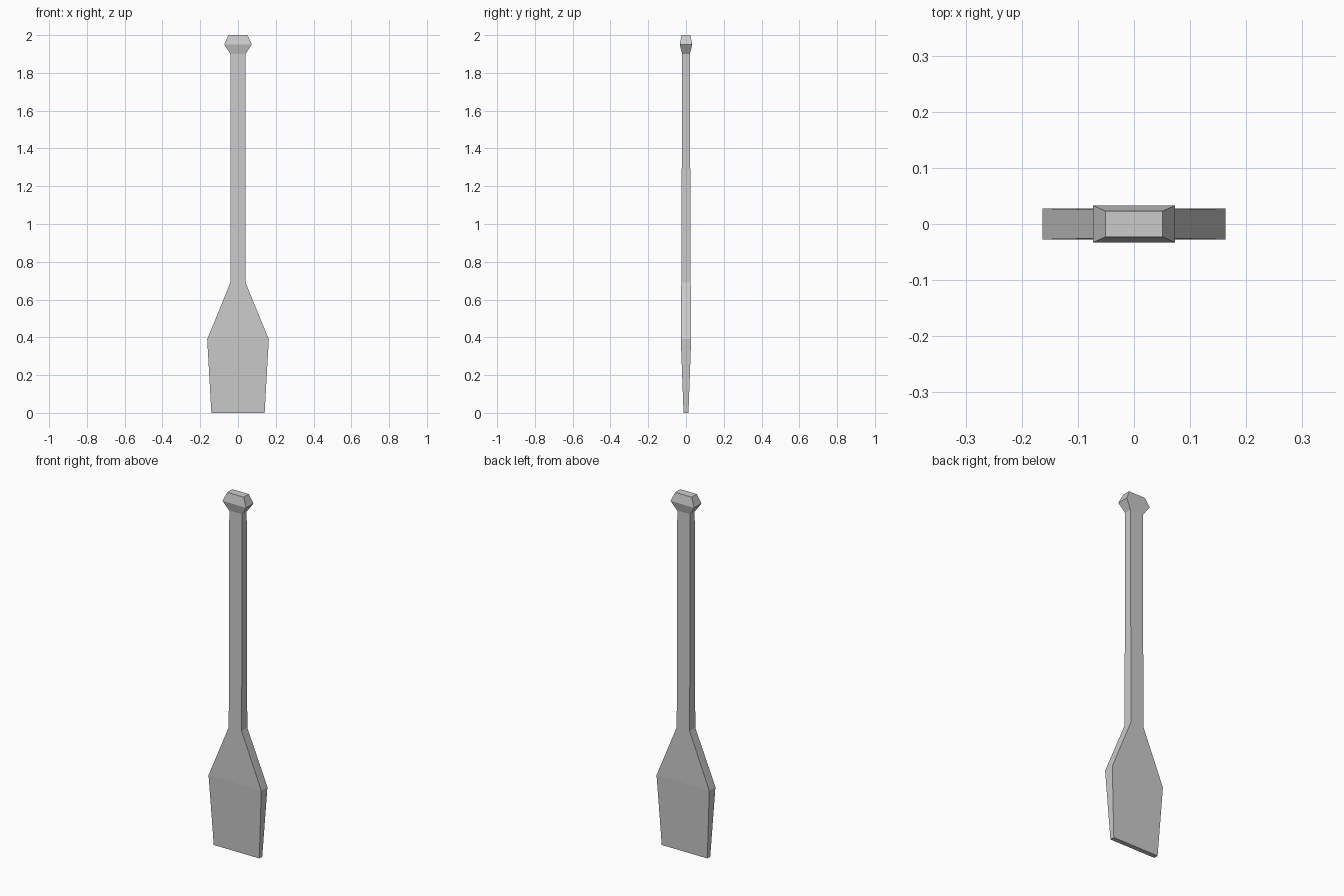
import bpy, bmesh

if "Cube" in bpy.data.objects:
    bpy.data.objects.remove(bpy.data.objects["Cube"])

# Rectangular cross-sections from blade tip to grip: z, half width, half depth
SECTIONS = [
    (0.00, 0.141, 0.013),
    (0.39, 0.163, 0.0275),
    (0.69, 0.040, 0.025),
    (1.90, 0.040, 0.020),
    (1.95, 0.073, 0.033),
    (2.00, 0.051, 0.023),
]

# Paddle: one continuous four-sided loft (blade, shaft and grip knob)
bm = bmesh.new()
rings = [[bm.verts.new((sx * w, sy * d, z))
          for sx, sy in ((-1, -1), (1, -1), (1, 1), (-1, 1))]
         for z, w, d in SECTIONS]
for a, b in zip(rings, rings[1:]):
    for i in range(4):
        j = (i + 1) % 4
        bm.faces.new((a[i], a[j], b[j], b[i]))

# End caps
bm.faces.new(rings[0][::-1])
bm.faces.new(rings[-1])
bmesh.ops.recalc_face_normals(bm, faces=bm.faces)

mesh = bpy.data.meshes.new("paddle")
bm.to_mesh(mesh)
bm.free()
bpy.context.collection.objects.link(bpy.data.objects.new("paddle", mesh))
